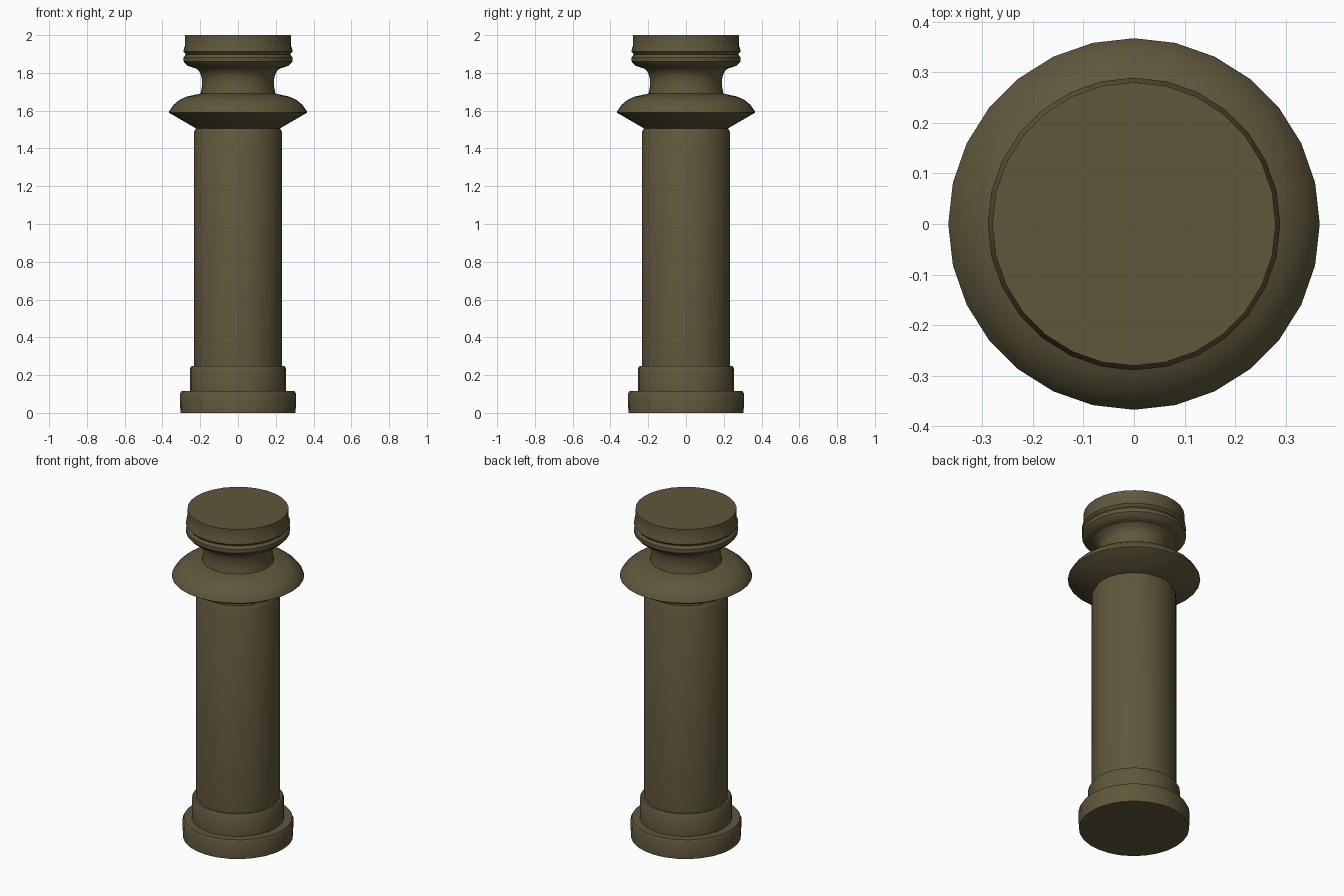
import bpy
import bmesh
import math

cube = bpy.data.objects.get("Cube")
if cube:
    bpy.data.objects.remove(cube, do_unlink=True)

olive = bpy.data.materials.new("dark_olive")
olive.use_nodes = True
colour = (0.115, 0.096, 0.044, 1)
olive.diffuse_color = colour
olive.node_tree.nodes["Principled BSDF"].inputs["Base Color"].default_value = colour

SIDES = 28


def turned(name, profile):
    """Lathe a (radius, height) profile around z and close both ends."""
    bm = bmesh.new()
    rings = []
    for radius, z in profile:
        angles = [math.tau * i / SIDES for i in range(SIDES)]
        rings.append([bm.verts.new((radius * math.cos(a), radius * math.sin(a), z))
                      for a in angles])
    for low, high in zip(rings, rings[1:]):
        for i in range(SIDES):
            j = (i + 1) % SIDES
            bm.faces.new((low[i], low[j], high[j], high[i]))
    bm.faces.new(reversed(rings[0]))
    bm.faces.new(rings[-1])
    mesh = bpy.data.meshes.new(name)
    bm.to_mesh(mesh)
    bm.free()
    mesh.materials.append(olive)
    obj = bpy.data.objects.new(name, mesh)
    bpy.context.collection.objects.link(obj)
    bpy.ops.object.select_all(action="DESELECT")
    obj.select_set(True)
    bpy.context.view_layer.objects.active = obj
    bpy.ops.object.shade_smooth_by_angle(angle=math.radians(35))
    return obj


# Stepped foot
turned("base_plinth", [(0.305, 0), (0.308, 0.10), (0.30, 0.115)])
turned("base_collar", [(0.255, 0.11), (0.255, 0.235), (0.247, 0.247)])

# Long column with a softened top edge
turned("shaft", [(0.234, 0.24), (0.234, 1.485), (0.222, 1.508)])

# Wide ring: conical underside, rounded top
turned("flange", [(0.222, 1.506), (0.367, 1.59), (0.362, 1.602), (0.34, 1.632),
                  (0.31, 1.657), (0.27, 1.675), (0.20, 1.69)])

# Waisted neck flaring into the cap
turned("neck", [(0.20, 1.685), (0.192, 1.72), (0.19, 1.76), (0.196, 1.79),
                (0.21, 1.815), (0.235, 1.83)])

# Cap with a shallow groove round it
turned("cap", [(0.235, 1.827), (0.268, 1.838), (0.288, 1.86), (0.288, 1.882),
               (0.276, 1.898), (0.289, 1.912), (0.286, 1.93), (0.28, 1.945),
               (0.28, 2.0)])
